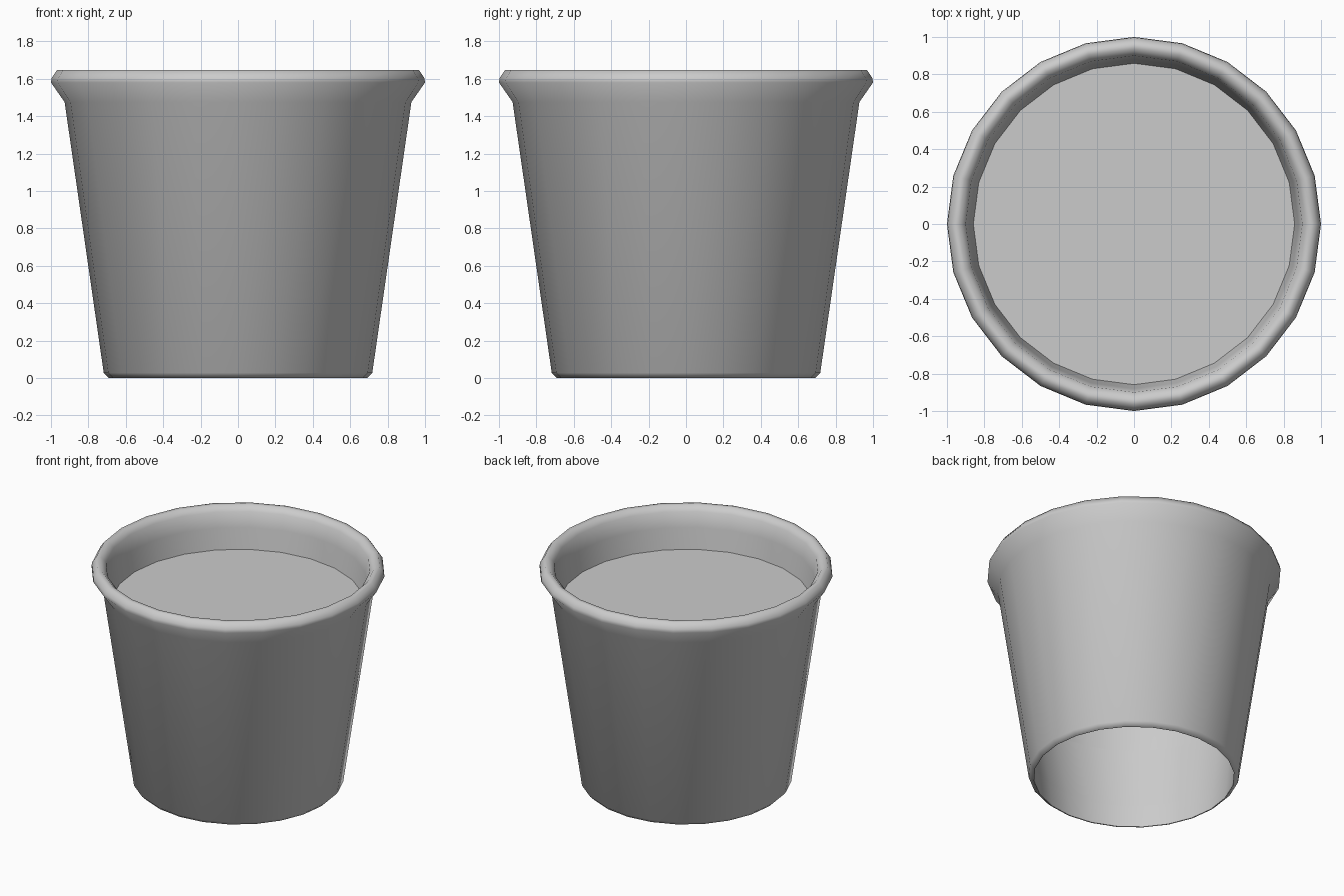
import bpy
import bmesh
import math

SIDES = 24

cube = bpy.data.objects.get("Cube")
if cube:
    bpy.data.objects.remove(cube, do_unlink=True)

# Single plain grey material
grey = bpy.data.materials.new("plain grey")
grey.use_nodes = True
colour = (0.6, 0.6, 0.6, 1.0)
grey.diffuse_color = colour
grey.node_tree.nodes["Principled BSDF"].inputs["Base Color"].default_value = colour


def ring(bm, radius, z):
    """A circle of vertices, with one vertex on each axis."""
    step = 2 * math.pi / SIDES
    return [bm.verts.new((radius * math.cos(i * step), radius * math.sin(i * step), z))
            for i in range(SIDES)]


def lathe(name, profile, top_only=False):
    """Turn a (radius, z) profile around z; close its top or join it in a loop."""
    bm = bmesh.new()
    rings = [ring(bm, r, z) for r, z in profile]
    pairs = list(zip(rings, rings[1:]))
    if top_only:
        bm.faces.new(rings[-1])
    else:
        pairs.append((rings[-1], rings[0]))
    for low, high in pairs:
        for i in range(SIDES):
            j = (i + 1) % SIDES
            bm.faces.new((low[i], low[j], high[j], high[i]))

    mesh = bpy.data.meshes.new(name)
    bm.to_mesh(mesh)
    bm.free()
    mesh.materials.append(grey)
    obj = bpy.data.objects.new(name, mesh)
    bpy.context.collection.objects.link(obj)
    bpy.ops.object.select_all(action='DESELECT')
    obj.select_set(True)
    bpy.context.view_layer.objects.active = obj
    bpy.ops.object.shade_smooth_by_angle(angle=math.radians(60))


# Tapered wall with a thin bevelled foot and a flared, rolled rim
lathe("tub_wall", [
    (0.69, 0.0), (0.718, 0.028),                                # foot
    (0.927, 1.475), (1.0, 1.58), (0.996, 1.605), (0.968, 1.646),  # outside and rim
    (0.935, 1.646), (0.9, 1.61), (0.88, 1.5),                   # inside of rim
    (0.7, 0.17), (0.682, 0.0),                                  # inner wall
])

# Filling: level top below the rim, hollow underneath and open inside the foot
lathe("contents", [(0.698, 0.17), (0.862, 1.345)], top_only=True)
